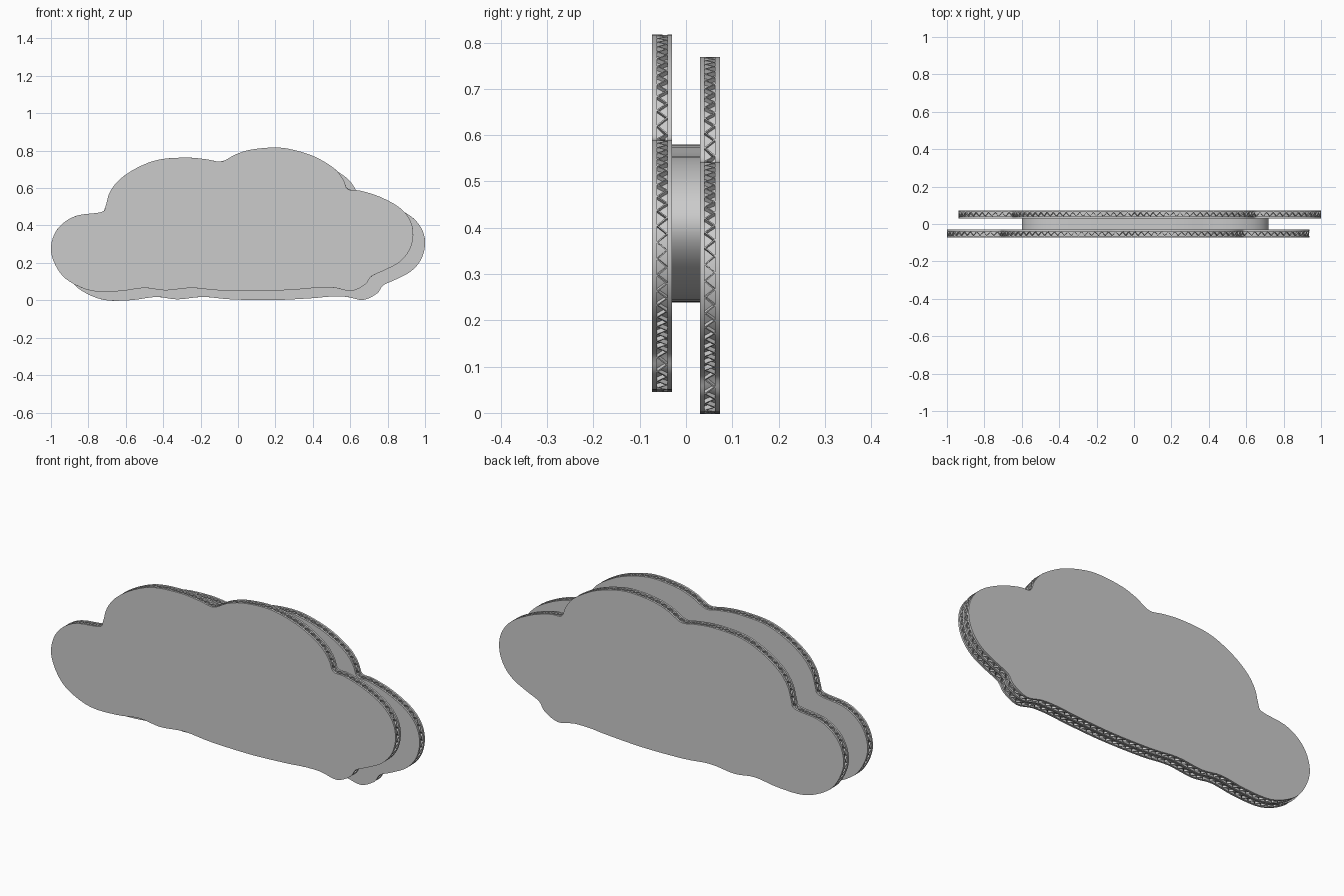
import bpy, bmesh, math
from mathutils import Vector

if "Cube" in bpy.data.objects:
    bpy.data.objects.remove(bpy.data.objects["Cube"])

card = bpy.data.materials.new("card grey")
card.diffuse_color = (0.6, 0.6, 0.6, 1)
card.use_nodes = True
card.node_tree.nodes["Principled BSDF"].inputs["Base Color"].default_value = card.diffuse_color

# Cloud outline (x, z), clockwise from the left end
CLOUD = [(-1, .26), (-.985, .347), (-.937, .411), (-.857, .454), (-.729, .472), (-.707, .507),
         (-.686, .577), (-.633, .646), (-.537, .71), (-.42, .753), (-.27, .763), (-.163, .753),
         (-.088, .742), (-.013, .78), (.072, .806), (.195, .817), (.29, .806), (.408, .769),
         (.515, .705), (.563, .646), (.587, .594), (.649, .587), (.755, .555), (.862, .497),
         (.921, .427), (.937, .347), (.916, .267), (.862, .203), (.782, .16), (.713, .128),
         (.681, .085), (.606, .05), (.515, .067), (.42, .067), (.33, .059), (.125, .049),
         (-.1, .053), (-.25, .066), (-.387, .053), (-.5, .066), (-.633, .049), (-.78, .05),
         (-.9, .1), (-.964, .166)]
# Spacer outline
SPACER = [(-.6, .41), (-.575, .49), (-.49, .55), (-.35, .577), (0, .578), (.25, .577), (.39, .56),
          (.55, .545), (.67, .49), (.72, .41), (.68, .33), (.57, .265), (.4, .241), (0, .241),
          (-.35, .241), (-.5, .27), (-.575, .33)]


def smooth_loop(points, steps=4):
    """Closed Catmull-Rom curve through the points."""
    p = [Vector(q) for q in points]
    n, out = len(p), []
    for i in range(n):
        a, b, c, d = p[i - 1], p[i], p[(i + 1) % n], p[(i + 2) % n]
        for s in range(steps):
            t = s / steps
            out.append(0.5 * (2 * b + (c - a) * t + (2 * a - 5 * b + 4 * c - d) * t * t
                              + (3 * b - a - 3 * c + d) * t ** 3))
    return out


def resample(loop, count):
    """Evenly spaced points along a closed loop."""
    closed = loop + [loop[0]]
    total = sum((b - a).length for a, b in zip(closed, closed[1:]))
    out, run, k = [], 0, 0
    for a, b in zip(closed, closed[1:]):
        seg = (b - a).length
        while k < count and total * k / count < run + seg:
            out.append(a.lerp(b, (total * k / count - run) / seg))
            k += 1
        run += seg
    return out


def inset(loop, dist):
    """Move a clockwise loop inward."""
    out = []
    for i, p in enumerate(loop):
        t = (loop[(i + 1) % len(loop)] - loop[i - 1]).normalized()
        out.append(p + Vector((t.y, -t.x)) * dist)
    return out


def finish(name, bm):
    bmesh.ops.recalc_face_normals(bm, faces=bm.faces)
    mesh = bpy.data.meshes.new(name)
    bm.to_mesh(mesh)
    bm.free()
    mesh.materials.append(card)
    ob = bpy.data.objects.new(name, mesh)
    bpy.context.collection.objects.link(ob)
    return ob


def plate(name, loop, y0, y1):
    """Flat slab with the loop as its face."""
    bm = bmesh.new()
    face = bm.faces.new([bm.verts.new((p.x, y0, p.y)) for p in loop])
    ext = bmesh.ops.extrude_face_region(bm, geom=[face])
    moved = [v for v in ext["geom"] if isinstance(v, bmesh.types.BMVert)]
    bmesh.ops.translate(bm, verts=moved, vec=(0, y1 - y0, 0))
    ob = finish(name, bm)
    bpy.ops.object.select_all(action='DESELECT')
    ob.select_set(True)
    bpy.context.view_layer.objects.active = ob
    bpy.ops.object.shade_smooth_by_angle(angle=math.radians(35))
    return ob


def corrugation(name, loop, y, half, count=250):
    """Folded paper strip that zigzags around the edge."""
    outer = resample(loop, count)
    inner = inset(outer, 0.014)
    bm = bmesh.new()
    rows = []
    for i in range(len(outer)):
        yy = y + (half if i % 2 else -half)
        rows.append([bm.verts.new((q.x, yy, q.y)) for q in (outer[i], inner[i])])
    for i, (a, b) in enumerate(rows):
        c, d = rows[(i + 1) % len(rows)]
        bm.faces.new((a, c, d, b))
    ob = finish(name, bm)
    mod = ob.modifiers.new("thickness", 'SOLIDIFY')
    mod.thickness = 0.004
    mod.offset = 0
    return ob


# Two corrugated clouds, the rear one shifted right and down
outline = smooth_loop(CLOUD)
for side, y, shift in (("front", -0.0515, Vector((0, 0))), ("back", 0.0515, Vector((0.063, -0.048)))):
    loop = [p + shift for p in outline]
    plate(side + "_cloud_outer_sheet", loop, y - 0.0215, y - 0.0115)
    plate(side + "_cloud_inner_sheet", loop, y + 0.0115, y + 0.0215)
    plate(side + "_cloud_core", inset(loop, 0.010), y - 0.0115, y + 0.0115)
    corrugation(side + "_cloud_corrugation", loop, y, 0.0105)

# Spacer joining the clouds
plate("spacer", smooth_loop(SPACER), -0.03, 0.03)
